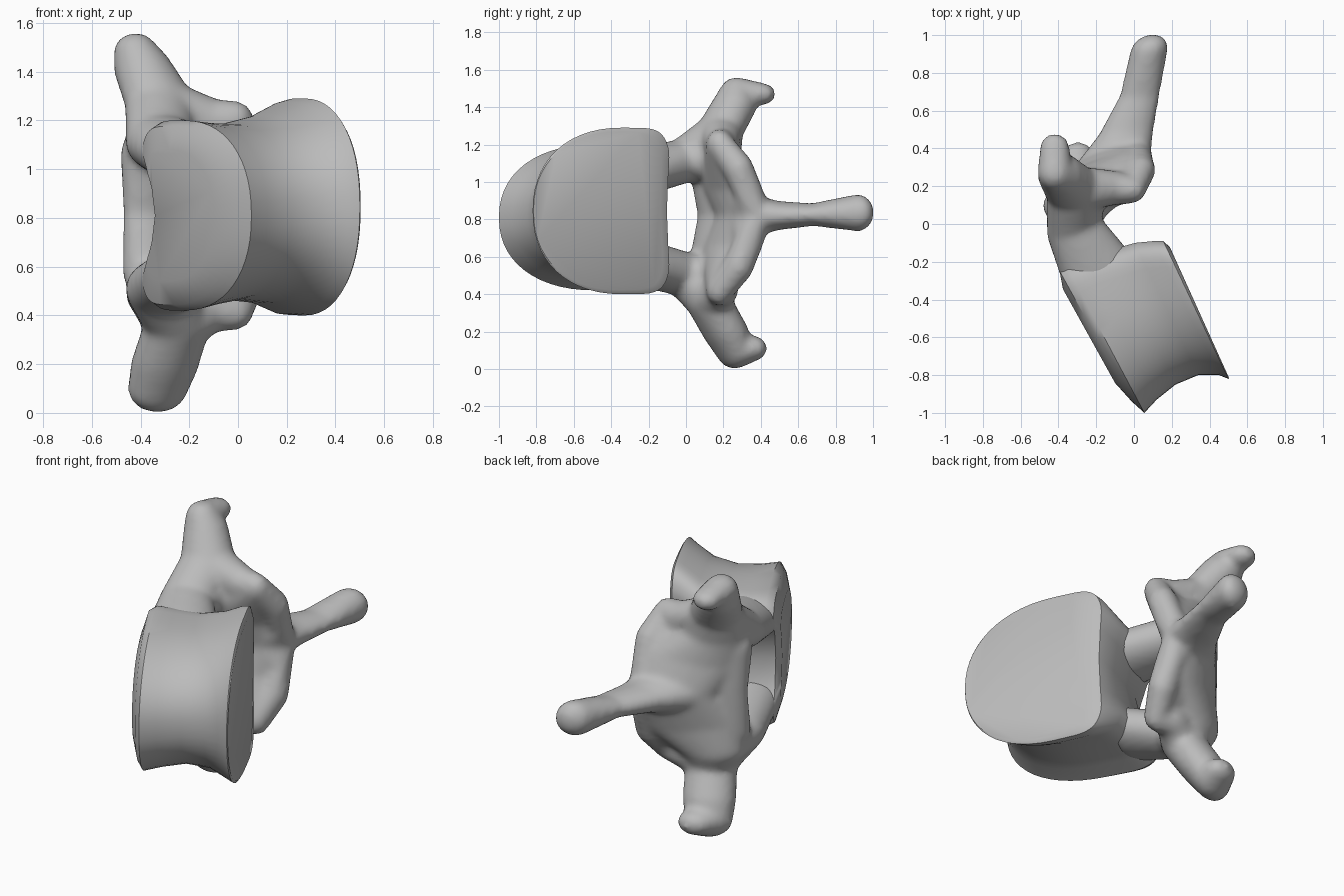
import bpy, bmesh, math
from mathutils import Vector

cube = bpy.data.objects.get("Cube")
if cube:
    bpy.data.objects.remove(cube, do_unlink=True)

bone = bpy.data.materials.new("grey_bone")
bone.use_nodes = True
bone.diffuse_color = (0.5, 0.5, 0.5, 1)
bone.node_tree.nodes["Principled BSDF"].inputs["Base Color"].default_value = (0.5, 0.5, 0.5, 1)

# The bone's own directions: along the spine, and towards the body's front
AXIS = Vector((0.9, 0.43, 0)).normalized()
FRONT = Vector((0.43, -0.9, 0)).normalized()
UP = Vector((0, 0, 1))


def finish(bm, name, angle):
    bmesh.ops.recalc_face_normals(bm, faces=bm.faces)
    mesh = bpy.data.meshes.new(name)
    bm.to_mesh(mesh)
    bm.free()
    mesh.materials.append(bone)
    obj = bpy.data.objects.new(name, mesh)
    bpy.context.collection.objects.link(obj)
    bpy.ops.object.select_all(action='DESELECT')
    obj.select_set(True)
    bpy.context.view_layer.objects.active = obj
    bpy.ops.object.shade_smooth_by_angle(angle=math.radians(angle))
    return obj


def ring(bm, back, front, mid_z, half, notch, shrink=1.0, n=56):
    """D-shaped section: round in front, square and notched behind."""
    b, f = Vector((*back, mid_z)), Vector((*front, mid_z))
    centre = (b + f) / 2
    verts = []
    for i in range(n):
        t = 2 * math.pi * i / n
        c, s = math.cos(t), math.sin(t)
        power = 0.9 if c > 0 else 0.4
        u = 0.35 + (0.65 if c > 0 else 0.35) * math.copysign(abs(c) ** power, c)
        v = math.copysign(abs(s) ** power, s)
        if c < 0:
            u += notch * max(0, 1 - (v / 0.7) ** 2)
        p = b.lerp(f, u) + UP * half * v
        verts.append(bm.verts.new(centre + (p - centre) * shrink))
    return verts


# Vertebral body: waisted drum between two end plates
bm = bmesh.new()
sections = [
    ((-0.44, -0.23), (-0.04, -0.95), 0.81, 0.385, 0.14, 0.7),
    ((-0.41, -0.22), (0.00, -0.96), 0.81, 0.385, 0.17, 0.95),
    ((-0.37, -0.20), (0.055, -1.0), 0.81, 0.39, 0.17, 1.0),
    ((-0.28, -0.16), (0.12, -0.93), 0.815, 0.375, 0.13, 1.0),
    ((-0.14, -0.13), (0.22, -0.85), 0.825, 0.36, 0.10, 1.0),
    ((0.00, -0.09), (0.34, -0.80), 0.835, 0.385, 0.07, 1.0),
    ((0.10, -0.08), (0.45, -0.80), 0.84, 0.435, 0.04, 1.0),
    ((0.15, -0.08), (0.50, -0.82), 0.845, 0.445, 0.03, 1.0),
    ((0.18, -0.10), (0.51, -0.83), 0.845, 0.44, 0.03, 0.96),
]
rings = [ring(bm, *s) for s in sections]
for a, b in zip(rings, rings[1:]):
    for i in range(len(a)):
        j = (i + 1) % len(a)
        bm.faces.new((a[i], a[j], b[j], b[i]))
bm.faces.new(rings[0])
bm.faces.new(rings[-1])
finish(bm, "vertebral_body", 40)


def limb(bm, nodes):
    """Hull each pair of neighbouring ellipsoids into one tapering limb."""
    for pair in zip(nodes, nodes[1:]):
        part = bmesh.new()
        for centre, size in pair:
            ball = bmesh.ops.create_icosphere(part, subdivisions=3, radius=1.0)
            for v in ball["verts"]:
                x, y, z = v.co
                v.co = Vector(centre) + AXIS * x * size[0] + FRONT * y * size[1] + UP * z * size[2]
        hull = bmesh.ops.convex_hull(part, input=part.verts)
        loose = set(hull["geom_interior"]) | set(hull["geom_unused"])
        bmesh.ops.delete(part, geom=[v for v in loose if isinstance(v, bmesh.types.BMVert)], context='VERTS')
        bmesh.ops.recalc_face_normals(part, faces=part.faces)
        temp = bpy.data.meshes.new("limb")
        part.to_mesh(temp)
        part.free()
        bm.from_mesh(temp)
        bpy.data.meshes.remove(temp)


# Neural arch, fused from pedicles, laminae and processes
bm = bmesh.new()
spine_base = ((-0.13, 0.31, 0.82), (0.24, 0.11, 0.12))

# Spinous process with its knob
limb(bm, [spine_base,
          ((-0.05, 0.47, 0.82), (0.17, 0.09, 0.08)),
          ((0.03, 0.68, 0.825), (0.115, 0.08, 0.06)),
          ((0.08, 0.92, 0.835), (0.105, 0.08, 0.10))])

# Outer edge of the laminae
limb(bm, [((-0.36, 0.12, 1.06), (0.13, 0.09, 0.12)),
          ((-0.35, 0.15, 0.82), (0.13, 0.07, 0.12)),
          ((-0.35, 0.12, 0.58), (0.13, 0.09, 0.12))])

upper_tip = [((-0.32, 0.18, 1.27), (0.15, 0.12, 0.10)),
             ((-0.39, 0.26, 1.41), (0.12, 0.12, 0.10)),
             ((-0.42, 0.27, 1.48), (0.09, 0.09, 0.08)),
             ((-0.42, 0.40, 1.47), (0.08, 0.08, 0.06))]
lower_tip = [((-0.25, 0.12, 0.36), (0.14, 0.12, 0.10)),
             ((-0.30, 0.21, 0.20), (0.145, 0.12, 0.09)),
             ((-0.33, 0.26, 0.10), (0.13, 0.09, 0.10)),
             ((-0.31, 0.35, 0.11), (0.10, 0.08, 0.07))]

for side, tip in ((1, upper_tip), (-1, lower_tip)):
    z = lambda offset: 0.81 + side * offset
    junction = ((-0.29, 0.17, z(0.33)), (0.18, 0.11, 0.11))
    pedicle = ((-0.32, -0.02, z(0.30)), (0.15, 0.10, 0.12))
    root = ((-0.19, -0.25, z(0.24)), (0.20, 0.10, 0.13))
    lamina = ((-0.19, 0.23, z(0.18)), (0.27, 0.11, 0.11))
    facet = ((-0.01, 0.18, z(0.39)), (0.075, 0.07, 0.08))
    ridge = ((0.03, 0.28, z(0.26)), (0.085, 0.08, 0.09))
    # Pedicle growing out of the body
    limb(bm, [root, pedicle, junction])
    # Lamina sloping to the base of the spine
    limb(bm, [junction, lamina, spine_base])
    # Transverse process, webbed to the pedicle
    limb(bm, [junction] + tip)
    limb(bm, [pedicle, tip[0]])
    # Articular facet, with a ridge running down to the spine
    limb(bm, [tip[0], ((-0.11, 0.19, z(0.38)), (0.10, 0.09, 0.10)), facet, ridge])
    limb(bm, [ridge, ((0.03, 0.34, z(0.12)), (0.07, 0.08, 0.08)), spine_base])
    limb(bm, [lamina, facet])

arch = finish(bm, "neural_arch", 60)
remesh = arch.modifiers.new("Fuse", 'REMESH')
remesh.mode = 'VOXEL'
remesh.voxel_size = 0.018
remesh.use_smooth_shade = True
smooth = arch.modifiers.new("Soften", 'SMOOTH')
smooth.factor = 0.5
smooth.iterations = 8
